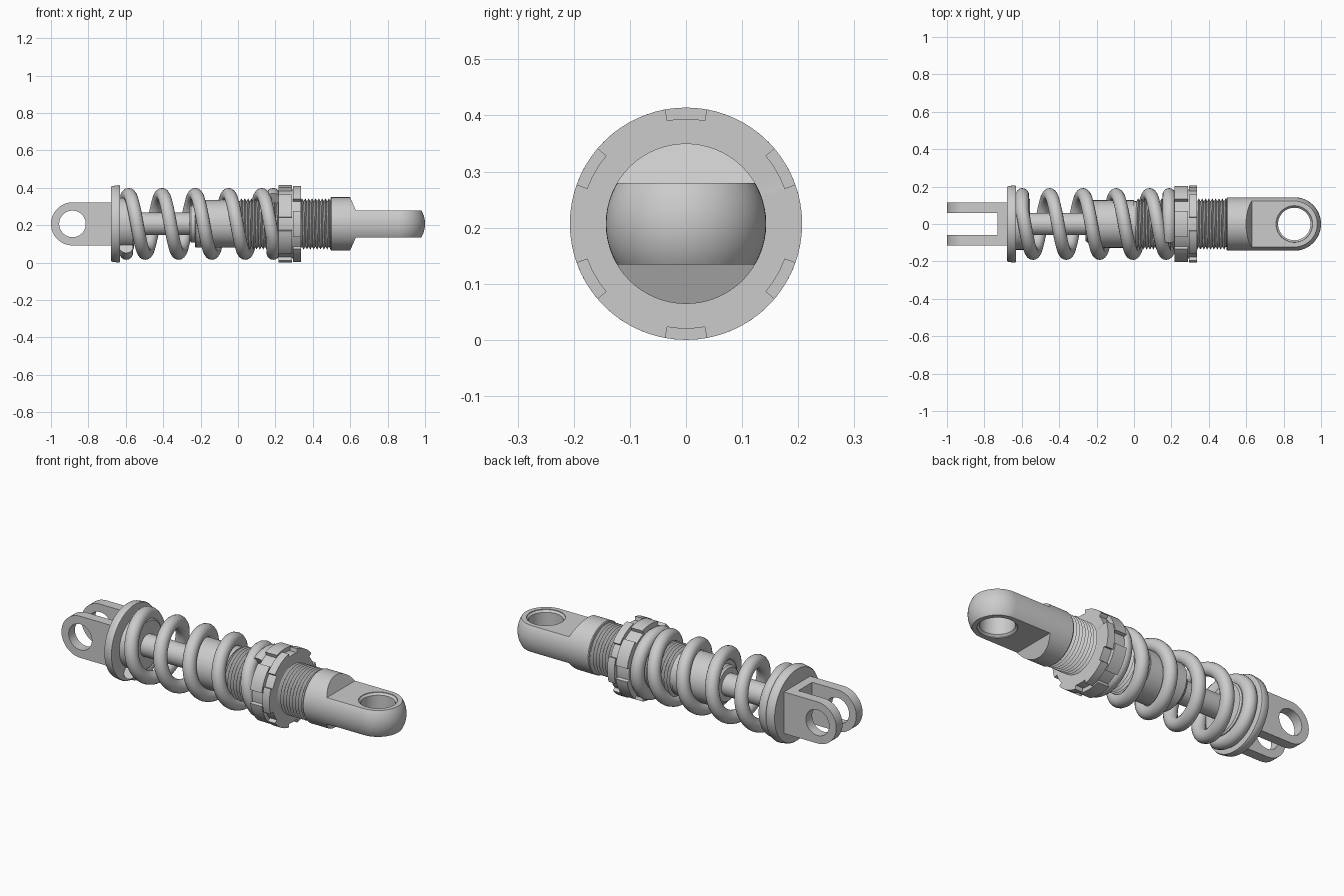
import bpy, bmesh
from math import sin, cos, pi, radians, sqrt

if "Cube" in bpy.data.objects:
    bpy.data.objects.remove(bpy.data.objects["Cube"])

ZC = 0.207   # height of the long axis


def finish(name, verts, faces, angle=35):
    me = bpy.data.meshes.new(name)
    me.from_pydata([(x, y, z + ZC) for x, y, z in verts], [], faces)
    bm = bmesh.new()
    bm.from_mesh(me)
    bmesh.ops.remove_doubles(bm, verts=bm.verts, dist=1e-5)
    bmesh.ops.recalc_face_normals(bm, faces=bm.faces)
    bm.to_mesh(me)
    bm.free()
    ob = bpy.data.objects.new(name, me)
    bpy.context.collection.objects.link(ob)
    smooth(ob, angle)
    return ob


def smooth(ob, angle=35):
    bpy.ops.object.select_all(action='DESELECT')
    ob.select_set(True)
    bpy.context.view_layer.objects.active = ob
    bpy.ops.object.shade_smooth_by_angle(angle=radians(angle))


def lathe(name, prof, place=lambda a, u, v: (a, u, v), n=64, closed=False):
    """Revolve (along, radius) points; place() maps to the wanted axis."""
    m = len(prof)
    verts = [place(a, r * cos(2 * pi * i / n), r * sin(2 * pi * i / n))
             for i in range(n) for a, r in prof]
    faces = []
    for i in range(n):
        j = (i + 1) % n
        for k in range(m if closed else m - 1):
            l = (k + 1) % m
            faces.append((i * m + k, i * m + l, j * m + l, j * m + k))
    if not closed:
        faces += [[i * m for i in range(n)], [i * m + m - 1 for i in range(n)]]
        if prof[0][1] == 0:
            faces.pop(-2)
        if prof[-1][1] == 0:
            faces.pop()
    return finish(name, verts, faces)


def prism(name, pts, h):
    """Extrude an x/z outline from y=-h to y=h."""
    n = len(pts)
    verts = [(x, s * h, z) for s in (-1, 1) for x, z in pts]
    faces = [list(range(n)), list(range(n, 2 * n))]
    faces += [(i, (i + 1) % n, n + (i + 1) % n, n + i) for i in range(n)]
    return finish(name, verts, faces)


def box(name, x0, x1, y, z):
    return prism(name, [(x0, -z), (x1, -z), (x1, z), (x0, z)], y)


def cut(ob, *cutters):
    for c in cutters:
        c.hide_render = True
        mod = ob.modifiers.new('cut', 'BOOLEAN')
        mod.operation, mod.solver, mod.object = 'DIFFERENCE', 'EXACT', c
        bpy.context.view_layer.objects.active = ob
        bpy.ops.object.modifier_apply(modifier=mod.name)
        bpy.data.objects.remove(c)
    smooth(ob)


# clevis fork
CX, CR = -0.885, 0.115
outline = [(CX + CR * cos(radians(a)), CR * sin(radians(a))) for a in range(90, 271, 6)]
fork = prism('clevis_fork', outline + [(-0.67, -CR), (-0.67, CR)], CR)
cut(fork, box('slot_cutter', -1.1, -0.73, 0.06, 0.2),
    lathe('pin_cutter', [(-0.3, 0.071), (0.3, 0.071)], lambda a, u, v: (CX + u, a, v)))

# spring seat, rod and damper body
lathe('spring_seat', [(-0.68, 0), (-0.68, 0.197), (-0.674, 0.202), (-0.64, 0.207), (-0.632, 0.204),
                      (-0.63, 0.196), (-0.63, 0.138), (-0.562, 0.138), (-0.555, 0.13), (-0.555, 0)])
lathe('piston_rod', [(-0.6, 0), (-0.6, 0.06), (-0.2, 0.06), (-0.2, 0)])
lathe('damper_body', [(-0.26, 0), (-0.26, 0.09), (-0.25, 0.1), (-0.23, 0.1), (-0.23, 0.122),
                      (-0.225, 0.127), (0.0, 0.127), (0.0, 0.122), (0.52, 0.122), (0.52, 0)])

# helical thread
N, P, TURNS = 48, 0.018, 27
verts, faces = [], []
for k in range(N * (TURNS + 1) + 1):
    a = -pi / 2 - 2 * pi * k / N
    x = 0.0 + P * k / N
    for dx, r in ((0, 0.121), (P / 2, 0.137)):
        verts.append((x + dx, r * cos(a), r * sin(a)))
for k in range(N * TURNS):
    faces.append((2 * k, 2 * k + 1, 2 * k + 3, 2 * k + 2))
    faces.append((2 * k + 1, 2 * (k + N), 2 * (k + N) + 2, 2 * k + 3))
finish('body_thread', verts, faces, 30)


# castellated adjuster and lock rings
def castle_ring(name, x0, x1, phase):
    R, D, B, h = 0.207, 0.187, 0.125, 10.3
    ring = []
    for s in range(6):
        sector = [(-h, R), (-h, D), (-4, D), (4, D), (h, D), (h, R)]
        sector += [(h + (60 - 2 * h) * t / 8, R) for t in range(1, 8)]
        ring += [(radians(phase + 60 * s + a), r) for a, r in sector]
    n = len(ring)
    verts = [(x, r * cos(a), r * sin(a)) for x, inner in ((x0, 0), (x1, 0), (x1, 1), (x0, 1))
             for a, r in [(a, B if inner else r) for a, r in ring]]
    faces = []
    for b in range(4):
        for i in range(n):
            j, c = (i + 1) % n, (b + 1) % 4
            f = (b * n + i, b * n + j, c * n + j, c * n + i)
            if b == 2 and ring[i][0] == ring[j][0]:
                continue
            faces.append(f)
    return finish(name, verts, faces, 30)


castle_ring('adjuster_ring', 0.217, 0.288, 0)
castle_ring('lock_ring', 0.294, 0.337, 30)
lathe('ring_spacer', [(0.28, 0.12), (0.28, 0.185), (0.3, 0.185), (0.3, 0.12)], closed=True)

# coil spring with flat end turns
SR, WR, PITCH = 0.156, 0.036, 0.178
S, M = 48, 16
verts, faces = [], []
steps = int(5.7 * S)
for k in range(steps + 1):
    t = -0.85 + k / S
    x = min(max(-0.54 + PITCH * t, -0.597), 0.188)
    a = -2 * pi * t + pi        # t = 0 sits on the -y side
    a = pi + 2 * pi * t
    for m in range(M):
        b = 2 * pi * m / M
        r = SR + WR * cos(b)
        verts.append((x + WR * sin(b), r * cos(a), r * sin(a)))
for k in range(steps):
    for m in range(M):
        n = (m + 1) % M
        faces.append((k * M + m, k * M + n, (k + 1) * M + n, (k + 1) * M + m))
faces += [list(range(M)), list(range(steps * M, steps * M + M))]
finish('coil_spring', verts, faces)

# eye end: capsule with two flats and a bored hole
ER, EX = 0.143, 0.857
dome = [(EX + ER * sin(radians(a)), ER * cos(radians(a))) for a in range(0, 90, 6)]
eye = lathe('eye_end', [(0.495, 0), (0.495, 0.139), (0.499, ER)] + dome + [(EX + ER, 0)])
flats = [prism('flat_cutter', [(0.565, s * 0.22), (0.63, s * 0.073), (1.1, s * 0.073), (1.1, s * 0.22)], 0.3)
         for s in (-1, 1)]
upright = lambda a, u, v: (EX + u, v, a)
cut(eye, *flats, lathe('bore_cutter', [(-0.3, 0.098), (0.3, 0.098)], upright))
lathe('eye_bush', [(-0.06, 0.099), (-0.07, 0.097), (-0.06, 0.087), (0.06, 0.087), (0.07, 0.097), (0.06, 0.099)],
      upright, closed=True)
